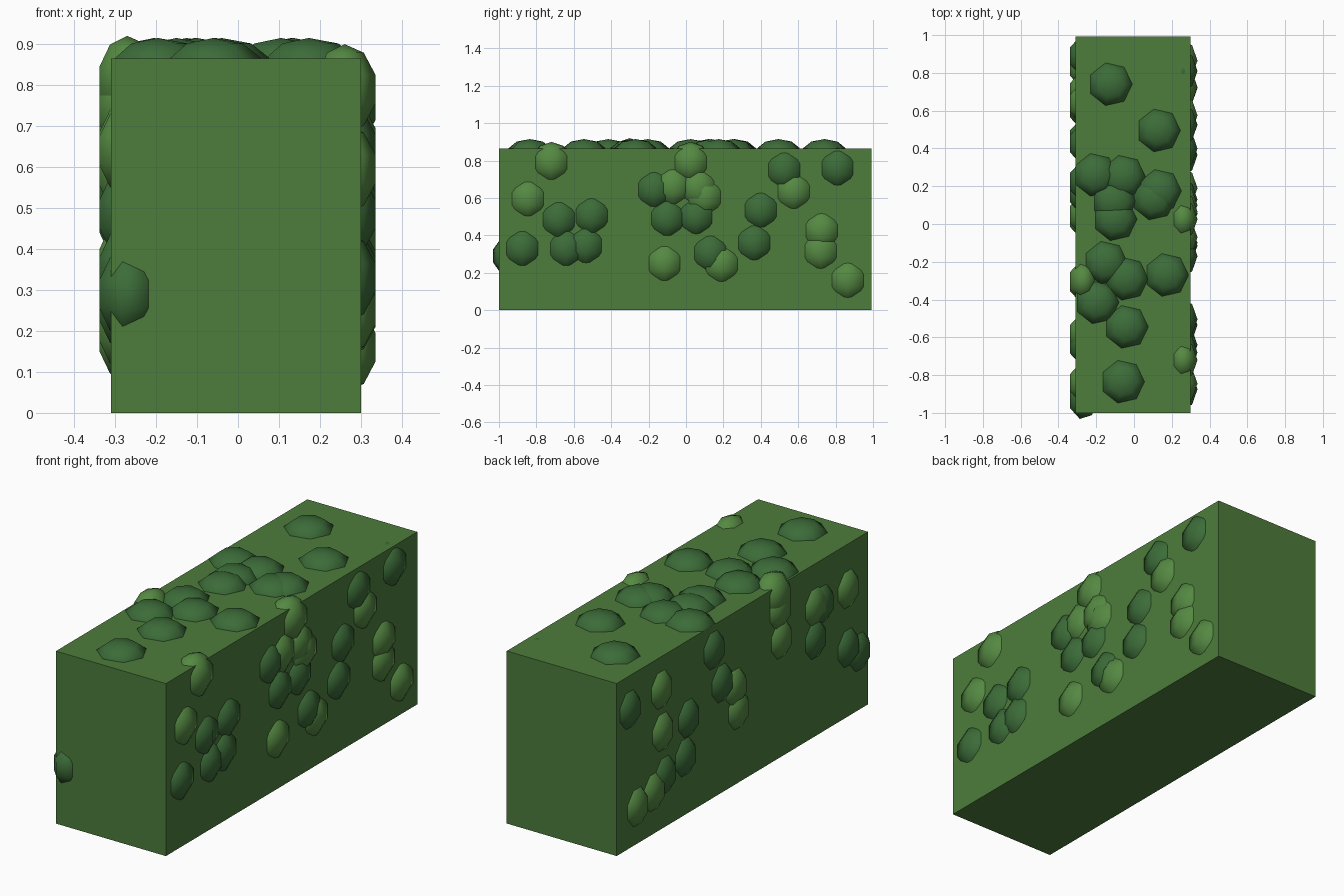
import bpy, bmesh, math
from mathutils import Matrix

if "Cube" in bpy.data.objects:
    bpy.data.objects.remove(bpy.data.objects["Cube"])


def material(name, rgb):
    m = bpy.data.materials.new(name)
    m.diffuse_color = (*rgb, 1)
    m.use_nodes = True
    m.node_tree.nodes["Principled BSDF"].inputs["Base Color"].default_value = m.diffuse_color
    return m


GREEN = material("hedge_green", (0.075, 0.205, 0.045))
DARK = material("dark_leaf", (0.045, 0.15, 0.04))
LIGHT = material("light_leaf", (0.09, 0.25, 0.055))


def finish(bm, name, mat, smooth):
    mesh = bpy.data.meshes.new(name)
    for f in bm.faces:
        f.smooth = smooth
    bm.to_mesh(mesh)
    bm.free()
    mesh.materials.append(mat)
    obj = bpy.data.objects.new(name, mesh)
    bpy.context.collection.objects.link(obj)


def clumps(name, mat, centres, radii):
    """Low-poly squashed spheres, 7 segments by 5 rings, with a corner on +x."""
    bm = bmesh.new()
    for c in centres:
        ball = bmesh.ops.create_uvsphere(bm, u_segments=7, v_segments=5, radius=1)["verts"]
        v = max(ball, key=lambda p: p.co.x ** 2 + p.co.y ** 2)
        turn = Matrix.Rotation(-math.atan2(v.co.y, v.co.x), 4, "Z")
        bmesh.ops.transform(bm, verts=ball,
                            matrix=Matrix.Translation(c) @ Matrix.Diagonal((*radii, 1)) @ turn)
    finish(bm, name, mat, True)


# Trimmed hedge body
bm = bmesh.new()
bmesh.ops.create_cube(bm, size=1, matrix=Matrix.Translation((-0.005, -0.004, 0.4325))
                      @ Matrix.Diagonal((0.61, 1.992, 0.865, 1)))
finish(bm, "hedge_body", GREEN, False)

# Leaf clumps on top (x, y)
top = [(-.125, .74), (.13, .495), (-.205, .26), (-.055, .25), (.135, .175), (.105, .135),
       (-.105, .12), (-.1, .025), (-.15, -.205), (-.04, -.29), (.173, -.27), (-.195, -.415),
       (-.04, -.545), (-.06, -.835)]
clumps("top_leaf_clumps", DARK, [(x, y, .845) for x, y in top], (.122, .122, .07))

# Leaf clumps on the long sides (y, z)
SIDE = (.08, .11, .11)
right_dark = [(-.68, .485), (-.505, .505), (-.64, .33), (-.535, .345), (-.875, .33),
              (-.17, .645), (-.1, .49), (.055, .5), (.13, .305), (.365, .36), (.4, .535),
              (.525, .75), (.81, .76)]
right_light = [(-.845, .595), (-.72, .79), (-.07, .66), (.025, .79), (.065, .655), (.1, .605),
               (.19, .245), (-.115, .25), (.575, .635), (.725, .425), (.72, .315), (.865, .16)]
left_dark = [(.89, .695), (.425, .475), (.45, .29), (.225, .74), (.16, .55), (-.58, .485),
             (-.64, .64), (-.84, .345), (-.93, .29), (.61, .26)]
left_light = [(.64, .7), (.63, .485), (.05, .485), (.03, .365), (-.3, .81), (-.3, .74),
              (-.31, .59), (-.58, .65), (-.84, .64), (.83, .185), (.7, .21)]
for side, x, dark, light in (("right", .26, right_dark, right_light),
                             ("left", -.27, left_dark, left_light)):
    clumps(side + "_dark_clumps", DARK, [(x, y, z) for y, z in dark], SIDE)
    clumps(side + "_light_clumps", LIGHT, [(x, y, z) for y, z in light], SIDE)
